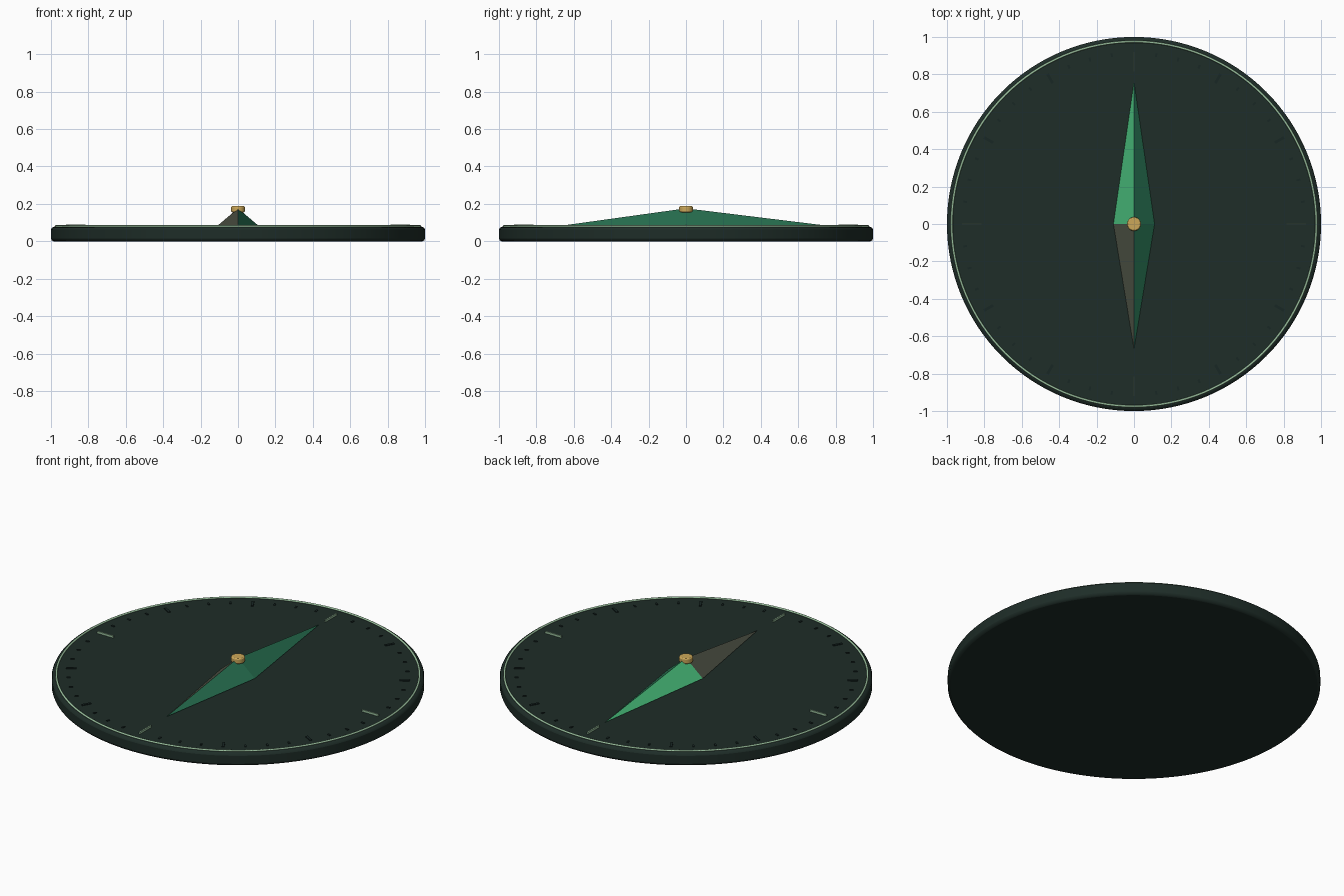
import bpy, bmesh, math

if "Cube" in bpy.data.objects:
    bpy.data.objects.remove(bpy.data.objects["Cube"])


def material(name, rgb):
    m = bpy.data.materials.new(name)
    m.diffuse_color = (*rgb, 1)
    m.use_nodes = True
    m.node_tree.nodes["Principled BSDF"].inputs["Base Color"].default_value = m.diffuse_color
    return m


DARK = material("dark_green", (0.013, 0.026, 0.021))
TICK = material("tick_dark", (0.009, 0.02, 0.018))
PALE = material("pale_green", (0.34, 0.56, 0.36))
BRIGHT = material("bright_green", (0.06, 0.46, 0.18))
DEEP = material("deep_green", (0.02, 0.16, 0.08))
GREY = material("warm_grey", (0.075, 0.085, 0.058))
GOLD = material("gold", (0.6, 0.39, 0.1))


def finish(name, bm, *mats):
    bmesh.ops.recalc_face_normals(bm, faces=bm.faces)
    me = bpy.data.meshes.new(name)
    bm.to_mesh(me)
    bm.free()
    for m in mats:
        me.materials.append(m)
    ob = bpy.data.objects.new(name, me)
    bpy.context.collection.objects.link(ob)
    return ob


def disc(name, radius, z0, z1, bevel, segments, mat):
    bpy.ops.mesh.primitive_cylinder_add(vertices=segments, radius=radius,
                                        depth=z1 - z0, location=(0, 0, (z0 + z1) / 2))
    ob = bpy.context.object
    ob.name = name
    ob.data.materials.append(mat)
    mod = ob.modifiers.new("rounded_rim", "BEVEL")
    mod.width = bevel
    mod.segments = 2
    bpy.ops.object.shade_smooth_by_angle(angle=math.radians(35))


def ticks(name, angles, r0, r1, width, z0, z1, mat):
    bm = bmesh.new()
    for a in angles:
        c, s = math.cos(math.radians(a)), math.sin(math.radians(a))
        v = bmesh.ops.create_cube(bm, size=1)["verts"]
        for p in v:
            r, t = (r0 + r1) / 2 + p.co.x * (r1 - r0), p.co.y * width
            z = (z0 + z1) / 2 + p.co.z * (z1 - z0)
            p.co = (r * c - t * s, r * s + t * c, z)
    finish(name, bm, mat)


# Dial body and pale rim line
disc("dial", 1.0, 0, 0.077, 0.015, 128, DARK)
bpy.ops.mesh.primitive_torus_add(major_radius=0.975, minor_radius=0.006, major_segments=128,
                                 minor_segments=8, location=(0, 0, 0.08))
ring = bpy.context.object
ring.name = "rim_line"
ring.data.materials.append(PALE)
bpy.ops.object.shade_smooth_by_angle(angle=math.radians(60))

# Graduation marks
steps = [i * 7.5 for i in range(48)]
ticks("cardinal_ticks", [a for a in steps if a % 90 == 0], 0.815, 0.92, 0.008, 0.07, 0.089, PALE)
ticks("major_ticks", [a for a in steps if a % 30 == 0 and a % 90], 0.87, 0.925, 0.014, 0.07, 0.082, TICK)
ticks("minor_ticks", [a for a in steps if a % 30], 0.9, 0.92, 0.01, 0.07, 0.081, TICK)

# Faceted needle: a four-sided pyramid on a long diamond
bm = bmesh.new()
Z = 0.083
n, w, s, e, top = [bm.verts.new(p) for p in (
    (0, 0.76, Z), (-0.11, 0, Z), (0, -0.67, Z), (0.11, 0, Z), (0, 0, 0.176))]
for verts, idx in (((n, w, top), 0), ((w, s, top), 2), ((s, e, top), 1),
                   ((e, n, top), 1), ((n, e, s, w), 1)):
    bm.faces.new(verts).material_index = idx
finish("needle", bm, BRIGHT, DEEP, GREY)

# Pivot cap
disc("pivot_cap", 0.037, 0.155, 0.188, 0.006, 24, GOLD)
